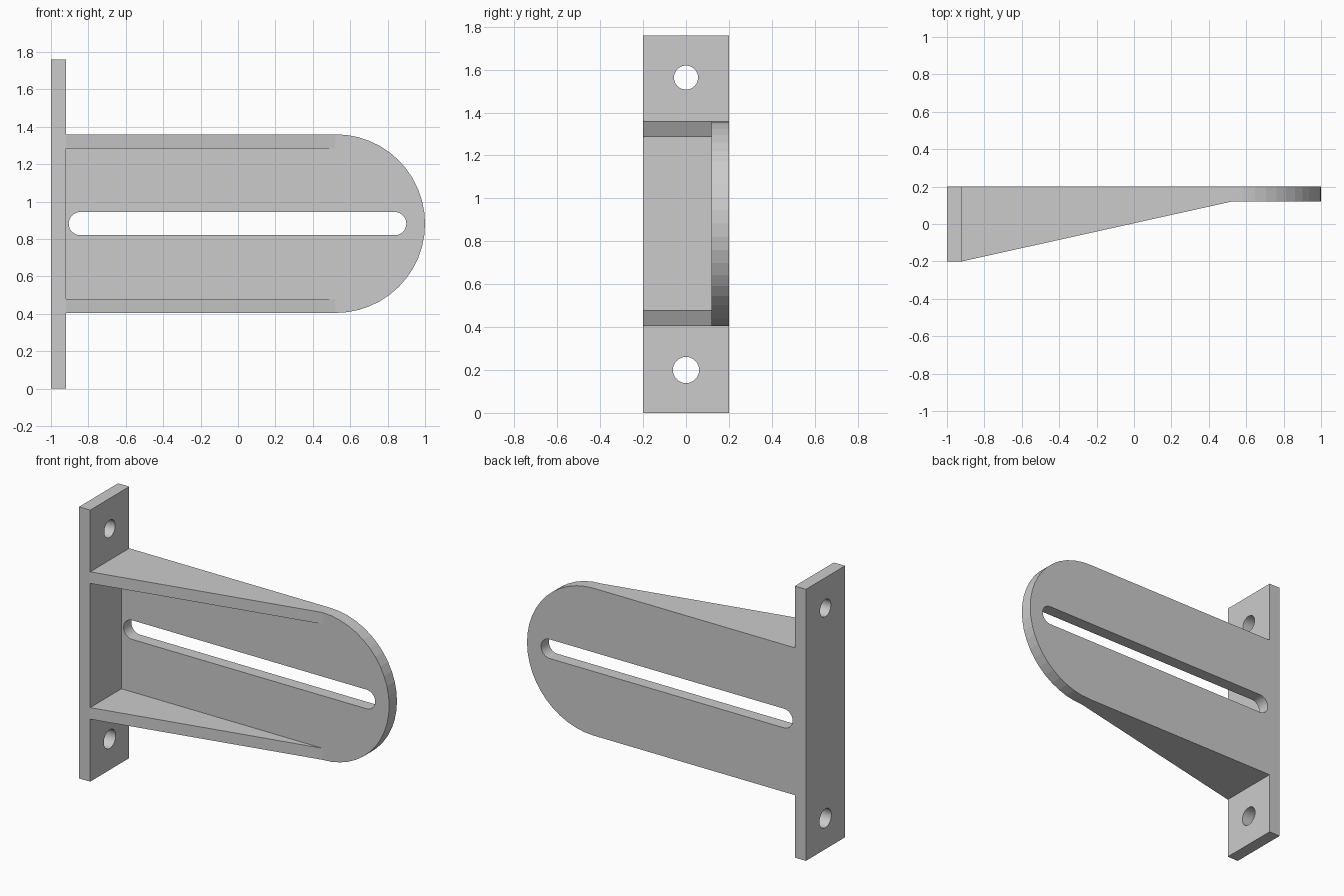
import bpy
import bmesh
from math import pi, cos, sin
from mathutils import Vector

if "Cube" in bpy.data.objects:
    bpy.data.objects.remove(bpy.data.objects["Cube"])

MID_Z = 0.8825      # centre height of the arm
ARM_R = 0.4775      # half height of the arm and radius of its round end


def prism(name, outline, axis, lo, hi):
    """Extrude a 2D outline along an axis; outline uses the other two axes in order."""
    def place(p, depth):
        c = list(p)
        c.insert("xyz".index(axis), depth)
        return Vector(c)
    bm = bmesh.new()
    face = bm.faces.new([bm.verts.new(place(p, lo)) for p in outline])
    new = bmesh.ops.extrude_face_region(bm, geom=[face])["geom"]
    verts = [g for g in new if isinstance(g, bmesh.types.BMVert)]
    bmesh.ops.translate(bm, verts=verts, vec=place((0, 0), hi - lo))
    bmesh.ops.recalc_face_normals(bm, faces=bm.faces)
    mesh = bpy.data.meshes.new(name)
    bm.to_mesh(mesh)
    bm.free()
    obj = bpy.data.objects.new(name, mesh)
    bpy.context.collection.objects.link(obj)
    return obj


def arc(cx, cy, r, start, end, n):
    return [(cx + r * cos(start + (end - start) * i / n),
             cy + r * sin(start + (end - start) * i / n)) for i in range(n + 1)]


def combine(target, tool, operation):
    mod = target.modifiers.new(tool.name, 'BOOLEAN')
    mod.operation = operation
    mod.solver = 'EXACT'
    mod.object = tool
    bpy.context.view_layer.objects.active = target
    bpy.ops.object.modifier_apply(modifier=mod.name)
    bpy.data.objects.remove(tool, do_unlink=True)


# Upright wall plate
bracket = prism("slotted_bracket",
                [(-0.2, 0), (0.2, 0), (0.2, 1.76), (-0.2, 1.76)], 'x', -1.0, -0.92)

# Arm with a half-round end
arm = prism("arm", [(-0.92, MID_Z + ARM_R), (-0.92, MID_Z - ARM_R)]
            + arc(0.5225, MID_Z, ARM_R, -pi / 2, pi / 2, 24), 'y', 0.12, 0.2)
combine(bracket, arm, 'UNION')

# Tapered ribs along the top and bottom edges of the arm
for side, (lo, hi) in {"lower": (MID_Z - ARM_R, 0.48),
                       "upper": (1.285, MID_Z + ARM_R)}.items():
    rib = prism(side + "_rib", [(-0.92, -0.2), (0.5225, 0.12), (0.5225, 0.2), (-0.92, 0.2)],
                'z', lo, hi)
    combine(bracket, rib, 'UNION')

# Long slot through the arm
slot = prism("slot_cutter", arc(0.838, MID_Z, 0.062, -pi / 2, pi / 2, 16)
             + arc(-0.843, MID_Z, 0.062, pi / 2, 3 * pi / 2, 16), 'y', 0.0, 0.3)
combine(bracket, slot, 'DIFFERENCE')

# Screw holes in the wall plate
for z, r in ((0.2, 0.061), (1.563, 0.056)):
    hole = prism("hole_cutter", arc(0, z, r, 0, 2 * pi, 32)[:-1], 'x', -1.1, -0.85)
    combine(bracket, hole, 'DIFFERENCE')
